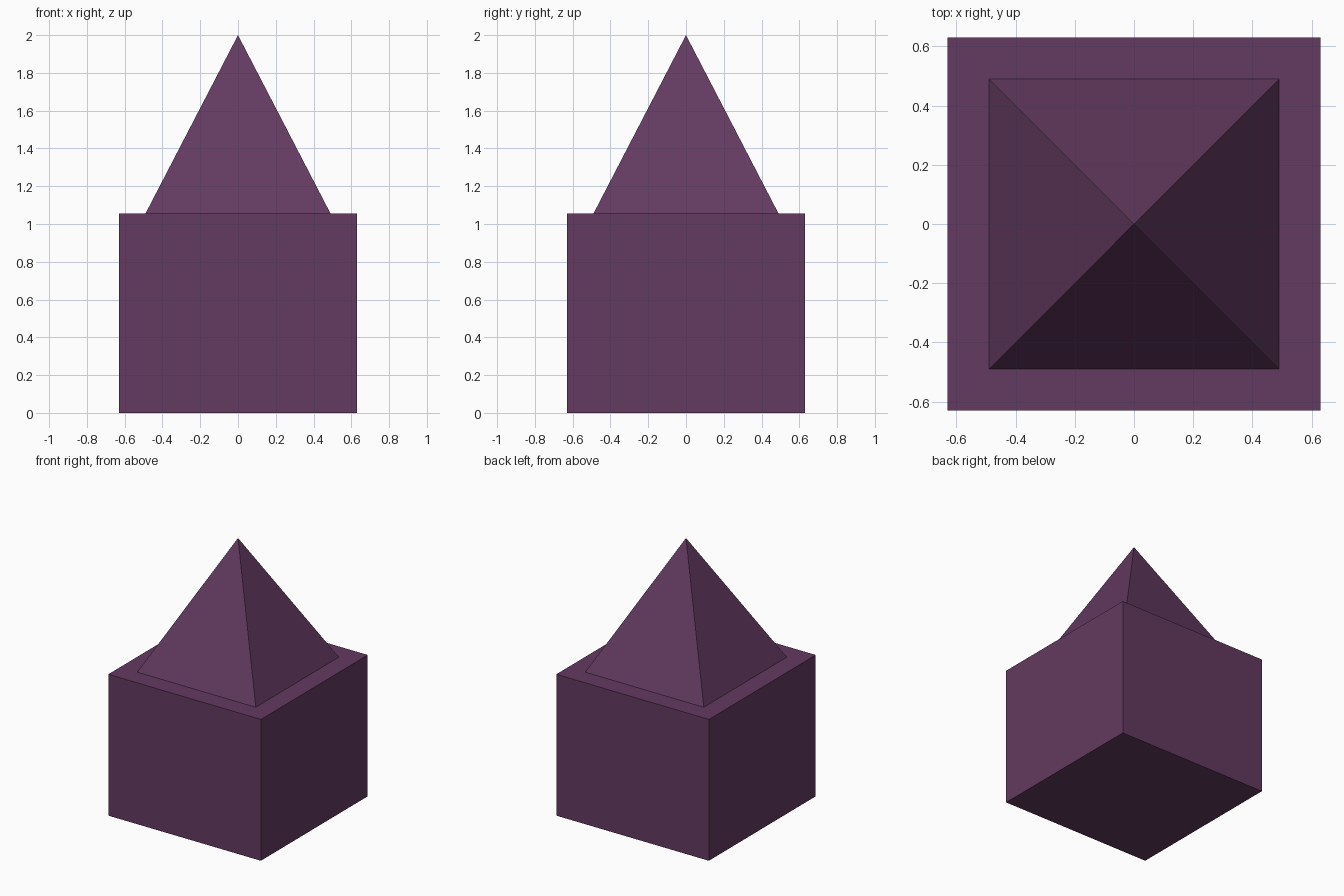
import bpy
import math

if "Cube" in bpy.data.objects:
    bpy.data.objects.remove(bpy.data.objects["Cube"])

BODY_HALF = 0.63
BODY_TOP = 1.055
ROOF_HALF = 0.49
TOTAL_HEIGHT = 2.0

plum = bpy.data.materials.new("plum")
plum.diffuse_color = (0.125, 0.042, 0.117, 1.0)
plum.use_nodes = True
plum.node_tree.nodes["Principled BSDF"].inputs["Base Color"].default_value = plum.diffuse_color


def finish(name):
    obj = bpy.context.object
    obj.name = name
    bpy.ops.object.transform_apply(location=False, rotation=True, scale=True)
    obj.data.materials.append(plum)
    return obj


# Square block body
bpy.ops.mesh.primitive_cube_add(size=1, location=(0, 0, BODY_TOP / 2))
bpy.context.object.scale = (2 * BODY_HALF, 2 * BODY_HALF, BODY_TOP)
finish("block_body")

# Four-sided pyramid roof, turned so its sides line up with the block
bpy.ops.mesh.primitive_cone_add(
    vertices=4, radius1=ROOF_HALF * math.sqrt(2), radius2=0,
    depth=TOTAL_HEIGHT - BODY_TOP,
    location=(0, 0, (TOTAL_HEIGHT + BODY_TOP) / 2),
    rotation=(0, 0, math.pi / 4))
finish("pyramid_roof")
